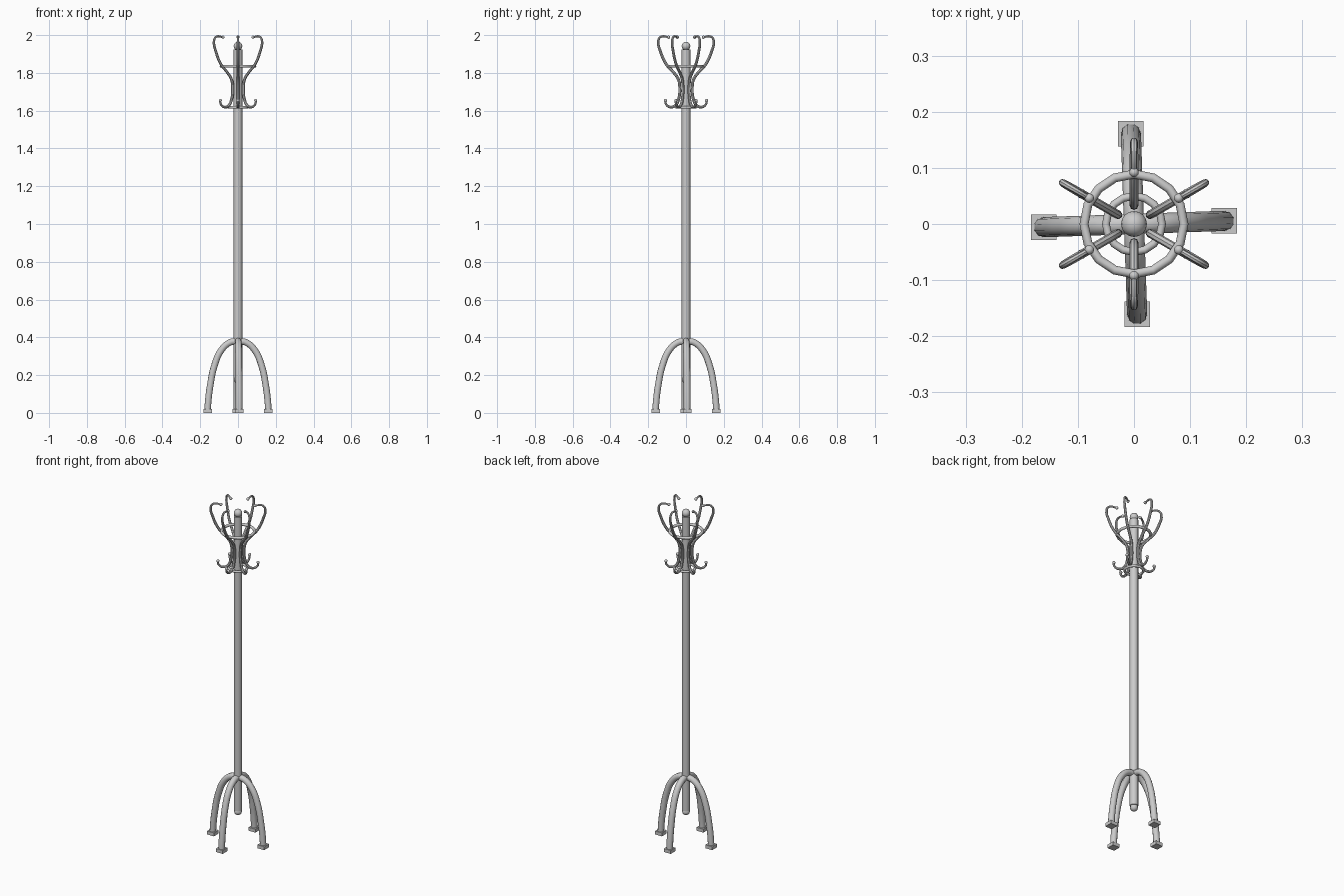
import bpy, math

if "Cube" in bpy.data.objects:
    bpy.data.objects.remove(bpy.data.objects["Cube"])


def smooth(obj):
    bpy.ops.object.select_all(action='DESELECT')
    obj.select_set(True)
    bpy.context.view_layer.objects.active = obj
    bpy.ops.object.shade_smooth_by_angle(angle=math.radians(40))


def tube(name, profile, angle, radius, bevel_res=2):
    """Round bar swept along (r, z, thickness) points, turned to an angle."""
    cu = bpy.data.curves.new(name, 'CURVE')
    cu.dimensions = '3D'
    cu.bevel_depth = radius
    cu.bevel_resolution = bevel_res
    cu.resolution_u = 5
    cu.use_fill_caps = True
    sp = cu.splines.new('BEZIER')
    sp.bezier_points.add(len(profile) - 1)
    for p, (r, z, t) in zip(sp.bezier_points, profile):
        p.co = (r * math.cos(angle), r * math.sin(angle), z)
        p.radius = t
        p.handle_left_type = p.handle_right_type = 'AUTO'
    obj = bpy.data.objects.new(name, cu)
    bpy.context.collection.objects.link(obj)
    bpy.ops.object.select_all(action='DESELECT')
    obj.select_set(True)
    bpy.context.view_layer.objects.active = obj
    bpy.ops.object.convert(target='MESH')
    obj = bpy.context.object
    smooth(obj)
    return obj


def ball(name, loc, radius, seg=16):
    bpy.ops.mesh.primitive_uv_sphere_add(segments=seg, ring_count=seg // 2,
                                         radius=radius, location=loc)
    bpy.context.object.name = name
    smooth(bpy.context.object)


def ring(name, z, major, minor):
    bpy.ops.mesh.primitive_torus_add(major_segments=16, minor_segments=10,
                                     major_radius=major, minor_radius=minor,
                                     location=(0, 0, z))
    bpy.context.object.name = name
    smooth(bpy.context.object)


# Centre pole with a ball at each end
z0, z1 = 0.185, 1.925
bpy.ops.mesh.primitive_cylinder_add(vertices=20, radius=0.0225, depth=z1 - z0,
                                    location=(0, 0, (z0 + z1) / 2))
bpy.context.object.name = "pole"
smooth(bpy.context.object)
ball("top_finial", (0, 0, 1.942), 0.023)
ball("bottom_finial", (0, 0, 0.175), 0.021)

# Four arched legs with square feet
leg = [(0.0, 0.381, 1), (0.045, 0.372, 1), (0.09, 0.33, 1), (0.125, 0.25, 1),
       (0.148, 0.14, 1), (0.158, 0.06, 1), (0.161, 0.012, 1)]
for i in range(4):
    a = math.radians(90 * i + 2)
    tube(f"leg_{i + 1}", leg, a, 0.018, 3)
    bpy.ops.mesh.primitive_cube_add(
        size=1, location=(0.161 * math.cos(a), 0.161 * math.sin(a), 0.01))
    foot = bpy.context.object
    foot.name = f"foot_{i + 1}"
    foot.scale = (0.045, 0.045, 0.02)

# Rings tying the arms together
ring("upper_ring", 1.835, 0.089, 0.008)
ring("lower_ring", 1.617, 0.05, 0.007)

# Six arms: small hook below, waist against the pole, large curl on top
arm = [(0.110, 1.652, 0.7), (0.104, 1.632, 0.8), (0.082, 1.619, 0.9),
       (0.056, 1.628, 1), (0.038, 1.665, 1), (0.033, 1.715, 1),
       (0.040, 1.765, 1), (0.066, 1.803, 1), (0.104, 1.845, 1),
       (0.136, 1.915, 0.95), (0.147, 1.965, 0.85), (0.138, 1.988, 0.75),
       (0.117, 1.994, 0.7), (0.094, 1.988, 0.6)]
for i in range(6):
    a = math.radians(30 + 60 * i)
    tube(f"hook_arm_{i + 1}", arm, a, 0.0078)
    for label, (r, z) in (("upper", (0.092, 1.989)), ("lower", (0.108, 1.654))):
        ball(f"{label}_hook_tip_{i + 1}",
             (r * math.cos(a), r * math.sin(a), z), 0.0085, 12)
